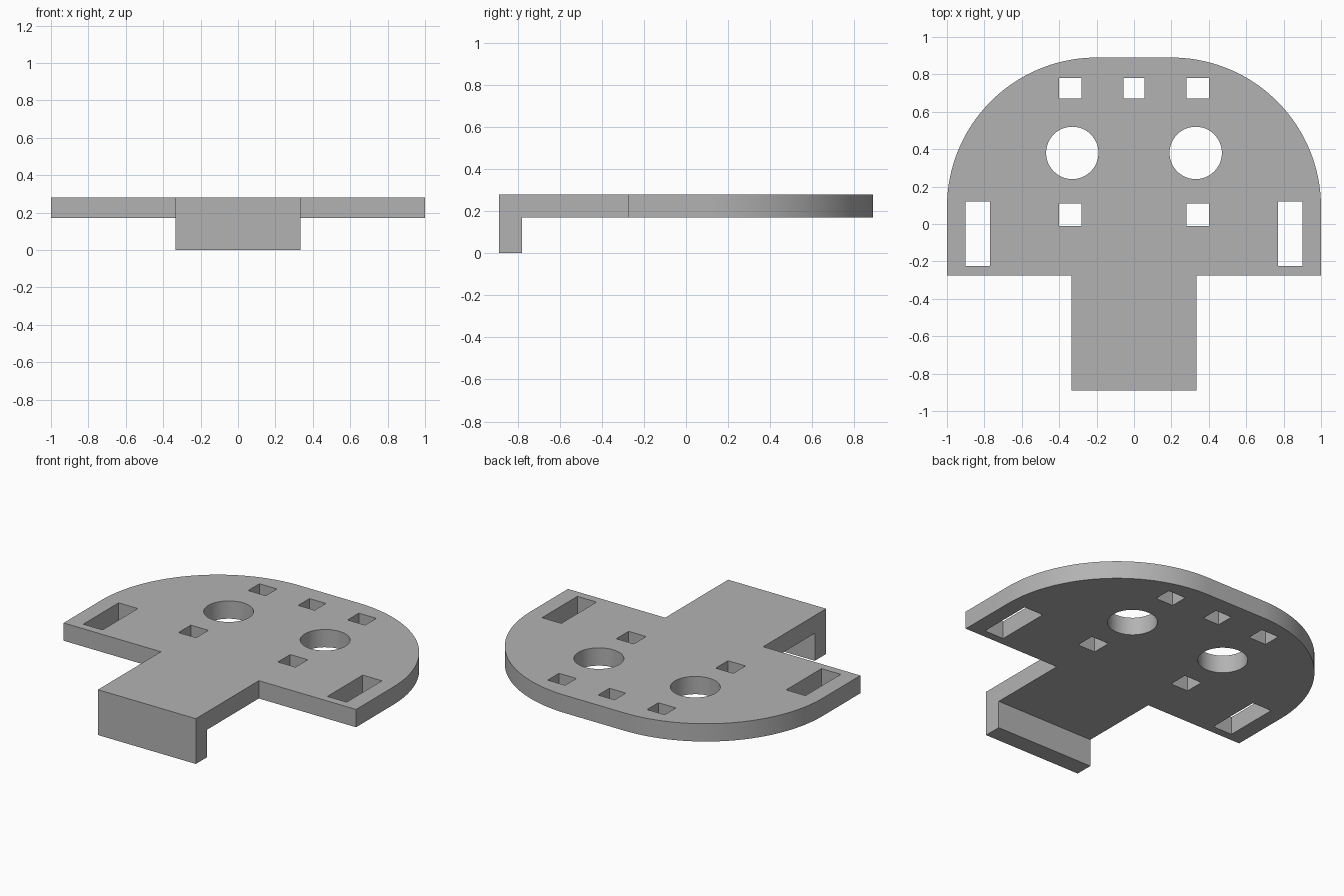
import bpy
import bmesh
from math import sin, cos, pi

if "Cube" in bpy.data.objects:
    bpy.data.objects.remove(bpy.data.objects["Cube"], do_unlink=True)

TOP, BOTTOM = 0.28, 0.17      # plate thickness
LIP_Y = -0.78                 # rear face of the turned-down lip

# Material
grey = bpy.data.materials.new("plain grey")
grey.use_nodes = True
colour = (0.45, 0.45, 0.45, 1)
grey.diffuse_color = colour
grey.node_tree.nodes["Principled BSDF"].inputs["Base Color"].default_value = colour


def arc(cx, cy, r, start, end, steps):
    return [(cx + r * cos(start + (end - start) * i / steps),
             cy + r * sin(start + (end - start) * i / steps)) for i in range(steps + 1)]


def rect(x0, x1, y0, y1):
    return [(x0, y0), (x1, y0), (x1, y1), (x0, y1)]


# Plate outline: neck, shoulders and rounded rear corners, mirrored
half = [(0.335, -0.89), (0.335, -0.275), (1, -0.275)] + arc(0.2, 0.09, 0.8, 0, pi / 2, 40)
loops = [half + [(-x, y) for x, y in reversed(half)]]

# Mirrored holes: round holes, square holes and long slots
for s in (-1, 1):
    loops.append(arc(s * 0.33, 0.38, 0.14, 0, 2 * pi, 48)[:-1])
    loops.append(rect(s * 0.34 - 0.06, s * 0.34 + 0.06, 0.67, 0.78))
    loops.append(rect(s * 0.34 - 0.06, s * 0.34 + 0.06, -0.01, 0.11))
    loops.append(rect(s * 0.835 - 0.066, s * 0.835 + 0.066, -0.225, 0.12))
loops.append(rect(-0.057, 0.055, 0.67, 0.78))

# Extruded flat plate from the filled loops
curve = bpy.data.curves.new("plate_profile", "CURVE")
curve.dimensions = "2D"
curve.fill_mode = "BOTH"
curve.extrude = (TOP - BOTTOM) / 2
for loop in loops:
    spline = curve.splines.new("POLY")
    spline.points.add(len(loop) - 1)
    for point, (x, y) in zip(spline.points, loop):
        point.co = (x, y, 0, 1)
    spline.use_cyclic_u = True
plate = bpy.data.objects.new("bracket_plate", curve)
bpy.context.collection.objects.link(plate)
bpy.ops.object.select_all(action="DESELECT")
plate.select_set(True)
bpy.context.view_layer.objects.active = plate
bpy.ops.object.convert(target="MESH")
plate = bpy.context.view_layer.objects.active
plate.name = "bracket_plate"

# Turned-down front lip, extruded from the underside of the neck
bm = bmesh.new()
bm.from_mesh(plate.data)
bmesh.ops.translate(bm, verts=bm.verts, vec=(0, 0, (TOP + BOTTOM) / 2))
bmesh.ops.remove_doubles(bm, verts=bm.verts, dist=0.0005)
bmesh.ops.bisect_plane(bm, geom=bm.verts[:] + bm.edges[:] + bm.faces[:],
                       plane_co=(0, LIP_Y, 0), plane_no=(0, 1, 0))
under = [f for f in bm.faces
         if f.calc_center_median().y < LIP_Y
         and all(abs(v.co.z - BOTTOM) < 0.001 for v in f.verts)]
lip = bmesh.ops.extrude_face_region(bm, geom=under)["geom"]
for v in lip:
    if isinstance(v, bmesh.types.BMVert):
        v.co.z = 0
bmesh.ops.recalc_face_normals(bm, faces=bm.faces)
bm.to_mesh(plate.data)
bm.free()

plate.data.materials.clear()
plate.data.materials.append(grey)
bpy.ops.object.shade_smooth_by_angle()
